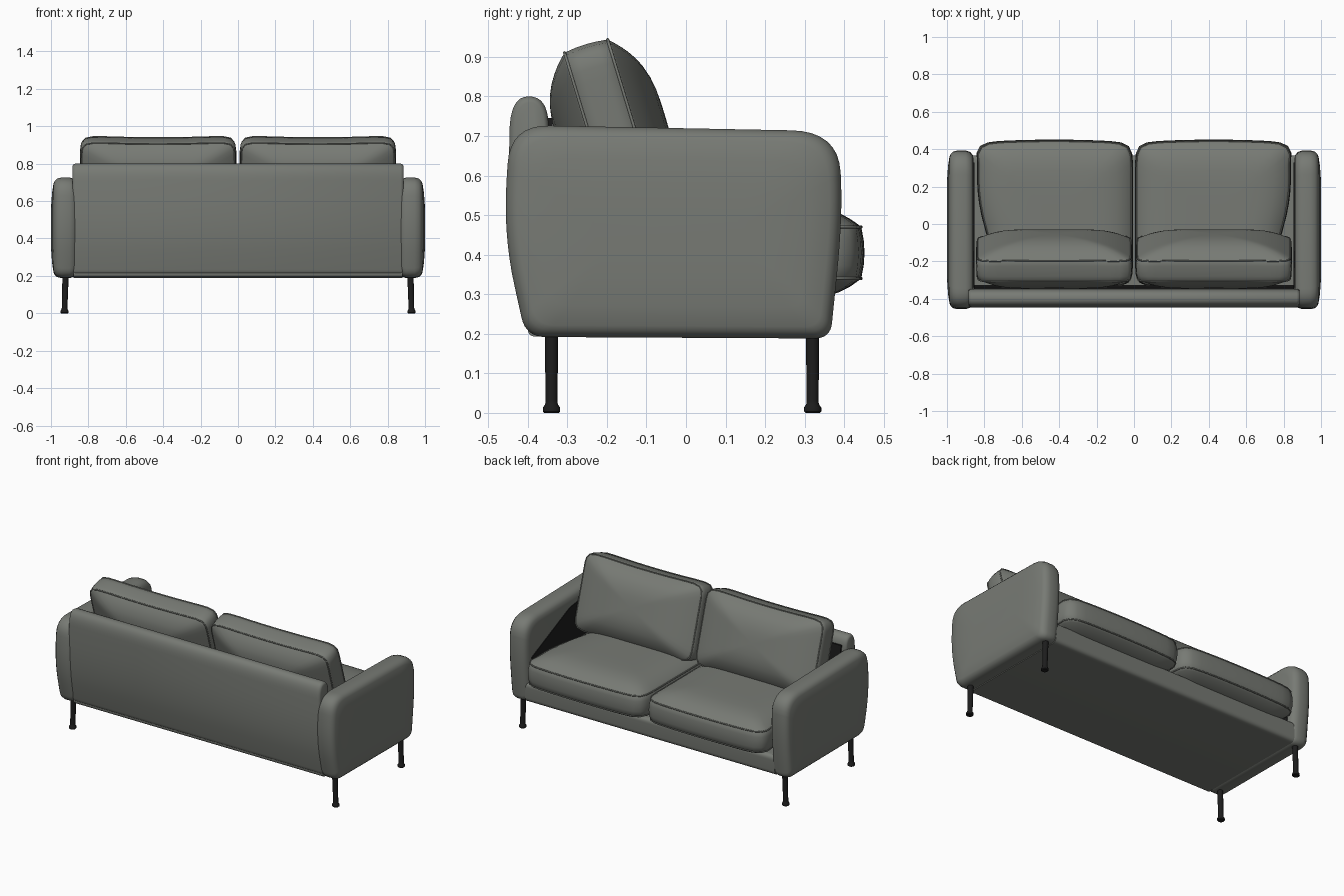
import bpy, bmesh, math
from mathutils import Vector

if "Cube" in bpy.data.objects:
    bpy.data.objects.remove(bpy.data.objects["Cube"])


def material(name, rgb):
    m = bpy.data.materials.new(name)
    m.diffuse_color = (*rgb, 1)
    m.use_nodes = True
    m.node_tree.nodes["Principled BSDF"].inputs["Base Color"].default_value = m.diffuse_color
    return m


FABRIC = material("grey fabric", (0.185, 0.195, 0.175))
DARK = material("black", (0.012, 0.012, 0.012))


def loft(name, rings, mat, angle=40):
    """Skin a series of closed rings and cap both ends."""
    bm = bmesh.new()
    rows = [[bm.verts.new(p) for p in ring] for ring in rings]
    for a, b in zip(rows, rows[1:]):
        for i in range(len(a)):
            j = (i + 1) % len(a)
            bm.faces.new((a[i], a[j], b[j], b[i]))
    bm.faces.new(rows[0])
    bm.faces.new(rows[-1])
    bmesh.ops.recalc_face_normals(bm, faces=bm.faces)
    me = bpy.data.meshes.new(name)
    bm.to_mesh(me)
    bm.free()
    ob = bpy.data.objects.new(name, me)
    bpy.context.collection.objects.link(ob)
    me.materials.append(mat)
    bpy.ops.object.select_all(action='DESELECT')
    ob.select_set(True)
    bpy.context.view_layer.objects.active = ob
    bpy.ops.object.shade_smooth_by_angle(angle=math.radians(angle))
    return ob


def rounded(corners, steps=8):
    """Polygon with corners (y, z, radius) softened by quadratic arcs."""
    out = []
    for i, (y, z, r) in enumerate(corners):
        c = Vector((y, z))
        a = Vector(corners[i - 1][:2]) - c
        b = Vector(corners[(i + 1) % len(corners)][:2]) - c
        a = c + a.normalized() * min(r, a.length * 0.49)
        b = c + b.normalized() * min(r, b.length * 0.49)
        for k in range(steps + 1):
            t = k / steps
            out.append(a * (1 - t) ** 2 + c * 2 * t * (1 - t) + b * t * t)
    return out


def panel(name, profile, sections, mat=FABRIC):
    """Run a side profile along x; sections are (x, inset)."""
    lo = Vector((min(p.x for p in profile), min(p.y for p in profile)))
    hi = Vector((max(p.x for p in profile), max(p.y for p in profile)))
    mid, half = (lo + hi) / 2, (hi - lo) / 2
    rings = [[(x, mid.x + (p.x - mid.x) * (1 - d / half.x),
               mid.y + (p.y - mid.y) * (1 - d / half.y)) for p in profile]
             for x, d in sections]
    return loft(name, rings, mat)


def piping(name, points):
    """Thin sewn cord along a cushion edge."""
    cu = bpy.data.curves.new(name, 'CURVE')
    cu.dimensions = '3D'
    cu.bevel_depth = 0.004
    cu.bevel_resolution = 1
    sp = cu.splines.new('POLY')
    sp.points.add(len(points) - 1)
    for q, p in zip(sp.points, points):
        q.co = (*p, 1)
    sp.use_cyclic_u = True
    cu.materials.append(FABRIC)
    bpy.context.collection.objects.link(bpy.data.objects.new(name, cu))


def cushion(name, size, edge, bulge, power, bow, place):
    """Boxed cushion: straight border band, domed faces, soft corners."""
    hx, hv = size
    n = 14
    square = []
    for k in range(4):
        for i in range(n):
            u, v = -1 + 2 * i / n, -1
            for _ in range(k):
                u, v = -v, u
            s = (abs(u) ** 12 + abs(v) ** 12) ** (1 / 12)
            square.append((u / s, v / s))

    def ring(r, w):
        pts = []
        for u, v in square:
            u, v = u * r, v * r
            lift = bow * (1 - u * u) * max(v, 0) ** 3
            pts.append(place(u * hx, v * hv + lift, w))
        return pts

    scales = [0.02, 0.15, 0.3, 0.45, 0.6, 0.7, 0.8, 0.87, 0.93, 0.97]
    dome = [(r, edge + bulge * (1 - r ** power)) for r in scales]
    band = [(1, edge), (1.015, edge * 0.5), (1.02, 0)]
    upper = dome + band
    lower = [(r, -w) for r, w in reversed(upper[:-1])]
    loft(name, [ring(r, w) for r, w in upper + lower], FABRIC, 60)
    for tag, w in (("front", edge), ("back", -edge)):
        piping(f"{name}_{tag}_piping", ring(1, w))


# Frame profiles in (y, z, corner radius)
arm_profile = rounded([(-0.405, 0.192, 0.05), (-0.462, 0.45, 0.2), (-0.445, 0.728, 0.1),
                       (0.385, 0.712, 0.12), (0.397, 0.5, 0.15), (0.365, 0.188, 0.04)])
back_profile = rounded([(-0.40, 0.195, 0.04), (-0.45, 0.45, 0.2), (-0.445, 0.80, 0.09),
                        (-0.35, 0.80, 0.07), (-0.33, 0.25, 0.03)])
base_profile = rounded([(-0.40, 0.193, 0.02), (0.362, 0.19, 0.03),
                        (0.368, 0.315, 0.03), (-0.40, 0.315, 0.02)])

# Dark lining inside the seat well, in (y, z)
lining_profile = rounded([(-0.34, 0.30, 0), (0.33, 0.30, 0), (0.33, 0.47, 0),
                          (-0.05, 0.64, 0), (-0.34, 0.68, 0)], 1)
back_lining_profile = rounded([(-0.342, 0.31, 0), (-0.325, 0.31, 0),
                               (-0.338, 0.745, 0), (-0.35, 0.745, 0)], 1)

for s, side in ((-1, "left"), (1, "right")):
    # Arm, softly domed on the outside
    panel(f"{side}_arm", arm_profile,
          [(s * x, d) for x, d in ((0.857, 0.05), (0.862, 0.025), (0.875, 0.008), (0.9, 0),
                                   (0.945, 0), (0.968, 0.006), (0.98, 0.018), (0.986, 0.03),
                                   (0.994, 0.08), (0.999, 0.15), (1.0, 0.22))])
    panel(f"{side}_arm_lining", lining_profile, [(s * 0.853, 0), (s * 0.860, 0)], DARK)

    # Seat cushion, narrowing towards the back on its outer side
    def seat_place(u, v, w, s=s):
        y = 0.052 + v
        out = max(0, (u / 0.42 + 1) / 2)
        taper = 0.012 + 0.05 * min(1, max(0, (0.25 - y) / 0.3)) ** 2
        return (s * (0.428 + u - (taper * out if y < 0.36 else 0.004 * out)), y, 0.405 + w)
    cushion(f"{side}_seat_cushion", (0.415, 0.378), 0.065, 0.06, 6, 0.013, seat_place)

    # Back cushion, leaning back
    def back_place(u, v, w, s=s):
        return (s * (0.427 + u), -0.187 - 0.29 * v + 0.957 * w, 0.711 + 0.957 * v + 0.29 * w)
    cushion(f"{side}_back_cushion", (0.41, 0.232), 0.057, 0.083, 3, -0.012, back_place)

    # Legs with a small foot disc
    for y, place in ((-0.34, "back"), (0.32, "front")):
        rings = [[(s * (0.925 - 0.03 * (z - 0.1)) + r * math.cos(a), y + r * math.sin(a), z)
                  for a in (2 * math.pi * i / 20 for i in range(20))]
                 for r, z in ((0.018, 0), (0.022, 0.004), (0.022, 0.013), (0.016, 0.022),
                              (0.015, 0.03), (0.017, 0.21))]
        loft(f"{side}_{place}_leg", rings, DARK)

# Backrest, base and lining behind the cushions
ends = [(0.886, 0.015), (0.882, 0.006), (0.87, 0)]
span = [(-x, d) for x, d in ends] + [(x, d) for x, d in reversed(ends)]
panel("backrest", back_profile, span)
panel("base", base_profile, [(-0.88, 0), (0.88, 0)])
panel("backrest_lining", back_lining_profile, [(-0.855, 0), (0.855, 0)], DARK)
